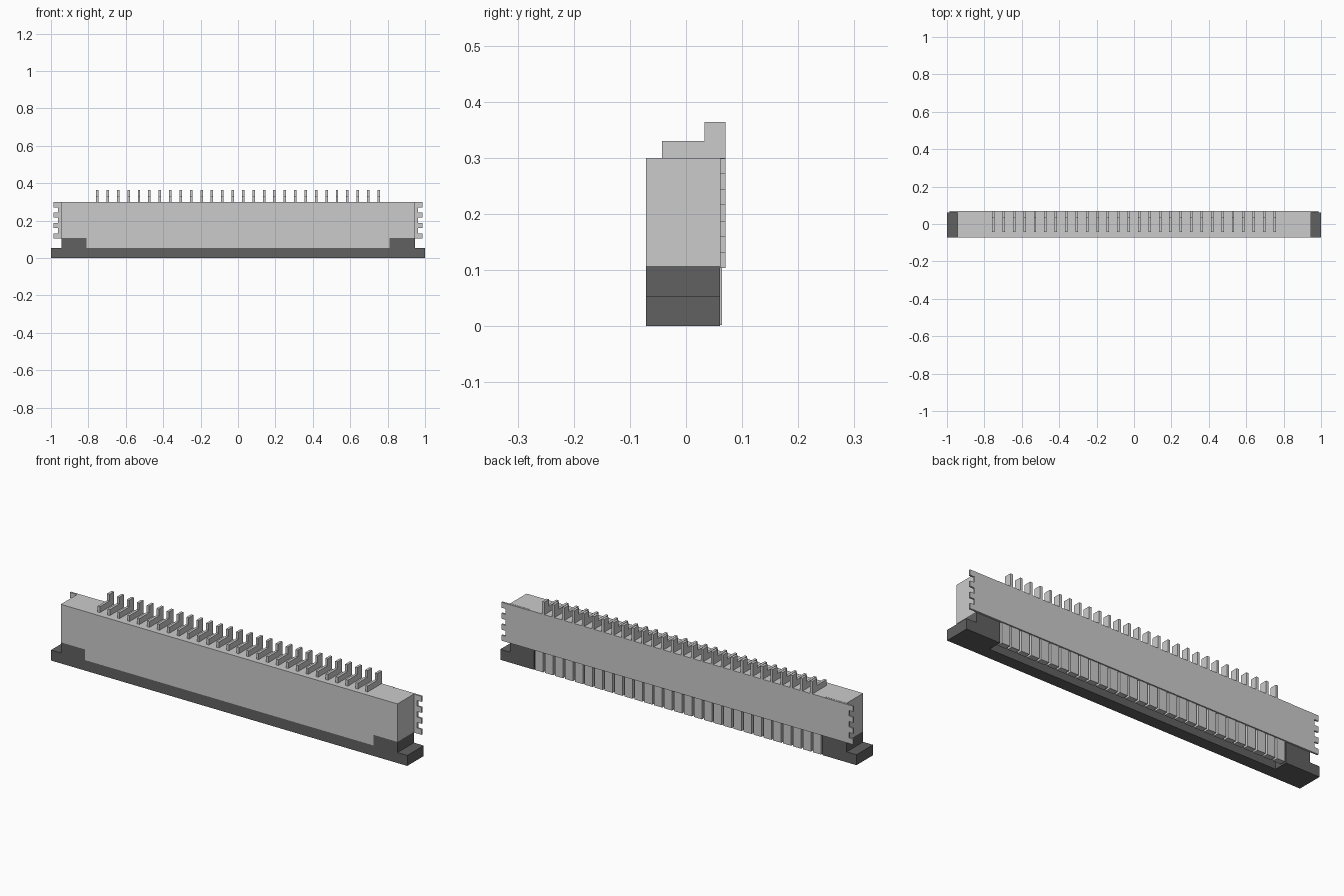
import bpy, bmesh

if "Cube" in bpy.data.objects:
    bpy.data.objects.remove(bpy.data.objects["Cube"])

FRONT, BACK, OUTER = -0.071, 0.061, 0.07
PITCH, PINS = 0.0557, 28

dark = bpy.data.materials.new("dark_plastic")
dark.diffuse_color = (0.12, 0.12, 0.12, 1)
dark.use_nodes = True
dark.node_tree.nodes["Principled BSDF"].inputs["Base Color"].default_value = dark.diffuse_color


def finish(name, bm, mat=None):
    bmesh.ops.recalc_face_normals(bm, faces=bm.faces)
    me = bpy.data.meshes.new(name)
    bm.to_mesh(me)
    bm.free()
    ob = bpy.data.objects.new(name, me)
    bpy.context.collection.objects.link(ob)
    if mat:
        me.materials.append(mat)
    return ob


def prism(bm, pts, axis, a, b):
    """Extrude a 2D outline along axis (0 = x, 1 = y, 2 = z) from a to b."""
    def co(p, d):
        v = list(p)
        v.insert(axis, d)
        return v
    face = bm.faces.new([bm.verts.new(co(p, a)) for p in pts])
    new = bmesh.ops.extrude_face_region(bm, geom=[face])["geom"]
    for v in new:
        if isinstance(v, bmesh.types.BMVert):
            v.co[axis] = b


def box(bm, x, y, z):
    prism(bm, [(x[0], y[0]), (x[1], y[0]), (x[1], y[1]), (x[0], y[1])], 2, *z)


# Housing: full-width upper block and narrower lower tongue
bm = bmesh.new()
box(bm, (-0.945, 0.945), (FRONT, BACK), (0.107, 0.30))
box(bm, (-0.81, 0.81), (FRONT, 0.035), (0.053, 0.107))
finish("housing", bm)

# Back wall of the housing, flush with the solder tabs
bm = bmesh.new()
box(bm, (-0.83, 0.83), (BACK, OUTER), (0.104, 0.30))
finish("back_wall", bm)

# Comb of ribs hanging below the back wall
bm = bmesh.new()
for i in range(PINS + 1):
    x = (i - PINS / 2) * PITCH
    box(bm, (x - 0.0225, x + 0.0225), (0.035, 0.064), (0.002, 0.107))
finish("rib_comb", bm)

# Toothed solder tabs at both ends
step = (0.299 - 0.104) / 7
teeth = []
for i in range(7):
    x = 0.987 if i % 2 == 0 else 0.963
    teeth += [(x, 0.104 + i * step), (x, 0.104 + (i + 1) * step)]
for side, s in (("right", 1), ("left", -1)):
    bm = bmesh.new()
    outline = [(0.83, 0.104)] + teeth + [(0.83, 0.299)]
    prism(bm, [(s * x, z) for x, z in outline], 1, BACK, OUTER)
    finish("solder_tab_" + side, bm)

# Slider: U-shaped foot open at the back, with raised end blocks
bm = bmesh.new()
foot = [(-1, FRONT), (1, FRONT), (1, BACK), (0.81, BACK), (0.81, -0.01),
        (-0.81, -0.01), (-0.81, BACK), (-1, BACK)]
prism(bm, foot, 2, 0, 0.053)
for s in (1, -1):
    box(bm, sorted((s * 0.81, s * 0.945)), (FRONT, BACK), (0.053, 0.107))
finish("slider", bm, dark)

# Row of L-shaped contact pins on top
bm = bmesh.new()
profile = [(-0.043, 0.30), (OUTER, 0.30), (OUTER, 0.364), (0.033, 0.364),
           (0.033, 0.33), (-0.043, 0.33)]
for i in range(PINS):
    x = (i - (PINS - 1) / 2) * PITCH
    prism(bm, profile, 0, x - 0.0065, x + 0.0065)
finish("contact_pins", bm)
